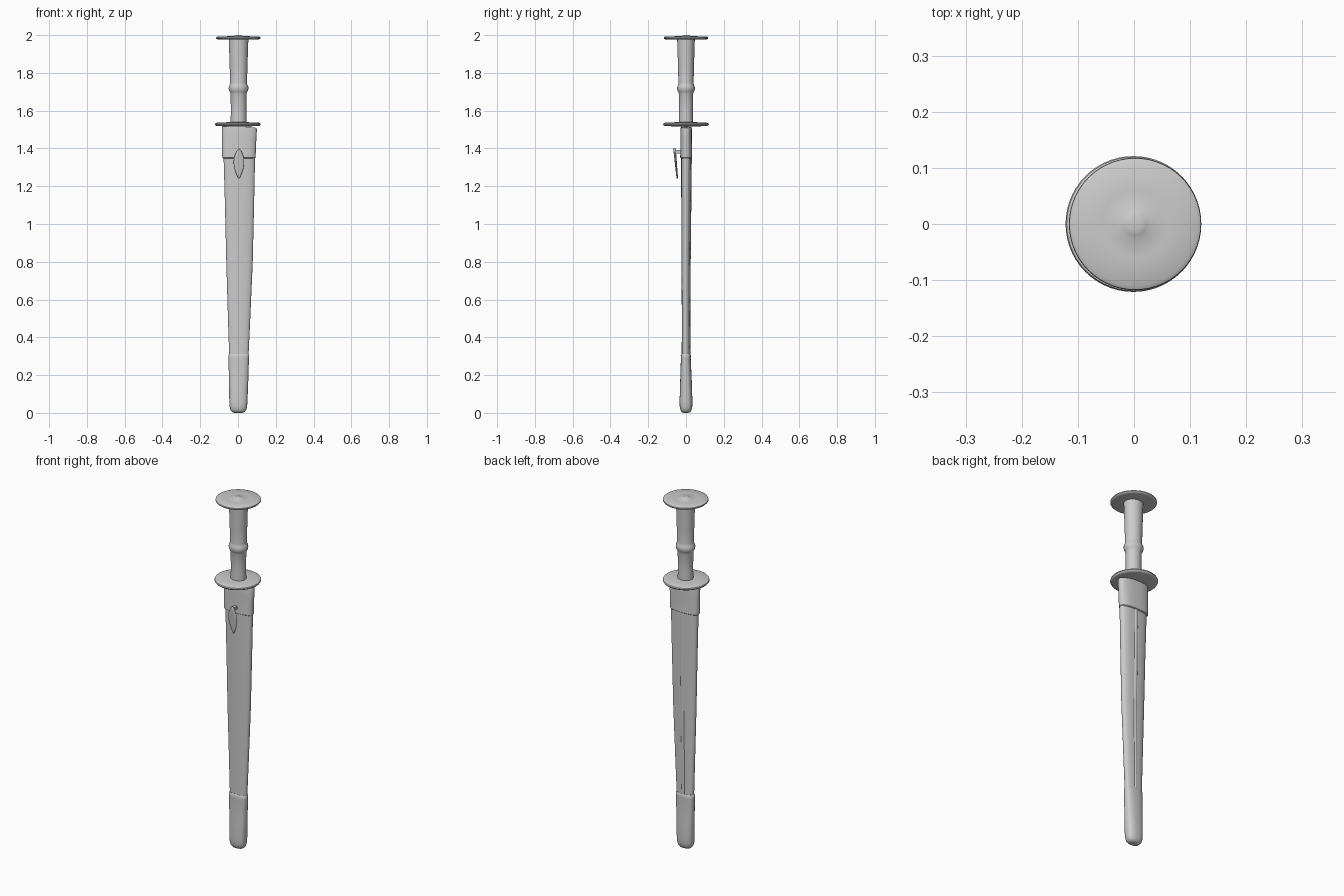
import bpy, bmesh, math


def finish(name, bm, angle=40):
    bmesh.ops.recalc_face_normals(bm, faces=bm.faces)
    me = bpy.data.meshes.new(name)
    bm.to_mesh(me)
    bm.free()
    ob = bpy.data.objects.new(name, me)
    bpy.context.collection.objects.link(ob)
    bpy.ops.object.select_all(action='DESELECT')
    ob.select_set(True)
    bpy.context.view_layer.objects.active = ob
    bpy.ops.object.shade_smooth_by_angle(angle=math.radians(angle))
    return ob


def loft(name, sections, power=2.0, n=40, top_slope=0.0):
    """Skin superellipse sections (z, centre x, centre y, half width, half depth)."""
    bm = bmesh.new()
    rings = []
    for i, (z, cx, cy, rx, ry) in enumerate(sections):
        slope = top_slope if i == len(sections) - 1 else 0.0
        ring = []
        for k in range(n):
            a = 2 * math.pi * k / n
            c, s = math.cos(a), math.sin(a)
            dx = rx * math.copysign(abs(c) ** (2 / power), c)
            dy = ry * math.copysign(abs(s) ** (2 / power), s)
            ring.append(bm.verts.new((cx + dx, cy + dy, z + slope * dx)))
        rings.append(ring)
    for a, b in zip(rings, rings[1:]):
        for k in range(n):
            j = (k + 1) % n
            bm.faces.new((a[k], a[j], b[j], b[k]))
    bm.faces.new(rings[0])
    bm.faces.new(rings[-1])
    return finish(name, bm)


def round_part(name, profile, cx=0.0, squash=1.0, n=56):
    """Turned part from (radius, z) points."""
    return loft(name, [(z, cx, 0, r, r * squash) for r, z in profile], n=n)


# Pommel disc, slightly domed with a small rivet button
round_part("pommel_disc", [
    (0.05, 1.976), (0.105, 1.977), (0.114, 1.979), (0.118, 1.984), (0.117, 1.989),
    (0.110, 1.993), (0.06, 1.994), (0.026, 1.9945), (0.020, 1.998), (0.010, 2.0)], cx=0.002)

# Guard disc
round_part("guard_disc", [
    (0.05, 1.517), (0.108, 1.518), (0.117, 1.521), (0.121, 1.527), (0.119, 1.533),
    (0.110, 1.537), (0.05, 1.539)], cx=-0.001)

# Grip, flaring upward, with a middle ring
round_part("grip", [
    (0.042, 1.53), (0.041, 1.60), (0.042, 1.69), (0.045, 1.698), (0.050, 1.706),
    (0.0525, 1.718), (0.051, 1.730), (0.046, 1.739), (0.0445, 1.748), (0.047, 1.83),
    (0.050, 1.93), (0.052, 1.98)], cx=0.003, squash=0.9, n=40)

# Blade root between guard and scabbard
loft("blade_root", [(1.46, 0.005, 0, 0.06, 0.012), (1.53, 0.005, 0, 0.06, 0.012)])

# Scabbard body, tapering to the tip
loft("scabbard_body", [
    (0.25, 0.004, -0.001, 0.049, 0.022), (0.50, 0.006, -0.001, 0.059, 0.021),
    (0.80, 0.008, -0.001, 0.070, 0.023), (1.10, 0.008, 0.000, 0.077, 0.025),
    (1.38, 0.007, 0.001, 0.084, 0.027)], power=2.5)

# Raised seam down the back
loft("back_seam", [
    (0.27, 0.004, 0.015, 0.010, 0.009), (0.80, 0.008, 0.016, 0.012, 0.009),
    (1.37, 0.007, 0.020, 0.014, 0.011)], n=16)

# Locket at the scabbard mouth, sloping at its top
loft("locket", [
    (1.348, 0.005, 0.001, 0.084, 0.027), (1.352, 0.005, 0.001, 0.088, 0.032),
    (1.375, 0.005, 0.001, 0.089, 0.031), (1.45, 0.006, 0.001, 0.091, 0.030),
    (1.500, 0.007, 0.001, 0.093, 0.030), (1.518, 0.007, 0.001, 0.091, 0.028)],
    power=2.6, top_slope=-0.1)

# Chape with a rounded, thicker end
loft("chape", [
    (0.0, 0.002, 0, 0.020, 0.012), (0.004, 0.002, 0, 0.032, 0.022),
    (0.014, 0.002, 0, 0.041, 0.029), (0.032, 0.002, 0, 0.046, 0.033),
    (0.06, 0.002, 0, 0.048, 0.034), (0.16, 0.003, 0, 0.051, 0.031),
    (0.29, 0.004, -0.001, 0.054, 0.026), (0.306, 0.004, -0.001, 0.055, 0.027),
    (0.312, 0.004, -0.001, 0.051, 0.023)], power=2.5)

# Belt hook: leaf-shaped tongue hanging in front of the scabbard
leaf = []
steps = 14
for i in range(steps + 1):
    t = i / steps
    w = 0.002 + 0.026 * math.sin(math.pi * t ** 1.15) ** 0.8
    leaf.append((1.24 + 0.16 * t, 0.005, -0.046 - 0.015 * t, w, 0.004 + 0.003 * t))
loft("hook_leaf", leaf, n=24)

# Hook arm joining the leaf to the locket
bm = bmesh.new()
bmesh.ops.create_cube(bm, size=1)
for v in bm.verts:
    v.co = (0.005 + v.co.x * 0.024, -0.043 + v.co.y * 0.042, 1.382 + v.co.z * 0.018)
bmesh.ops.bevel(bm, geom=bm.edges[:], offset=0.004, segments=2, affect='EDGES')
finish("hook_arm", bm)
